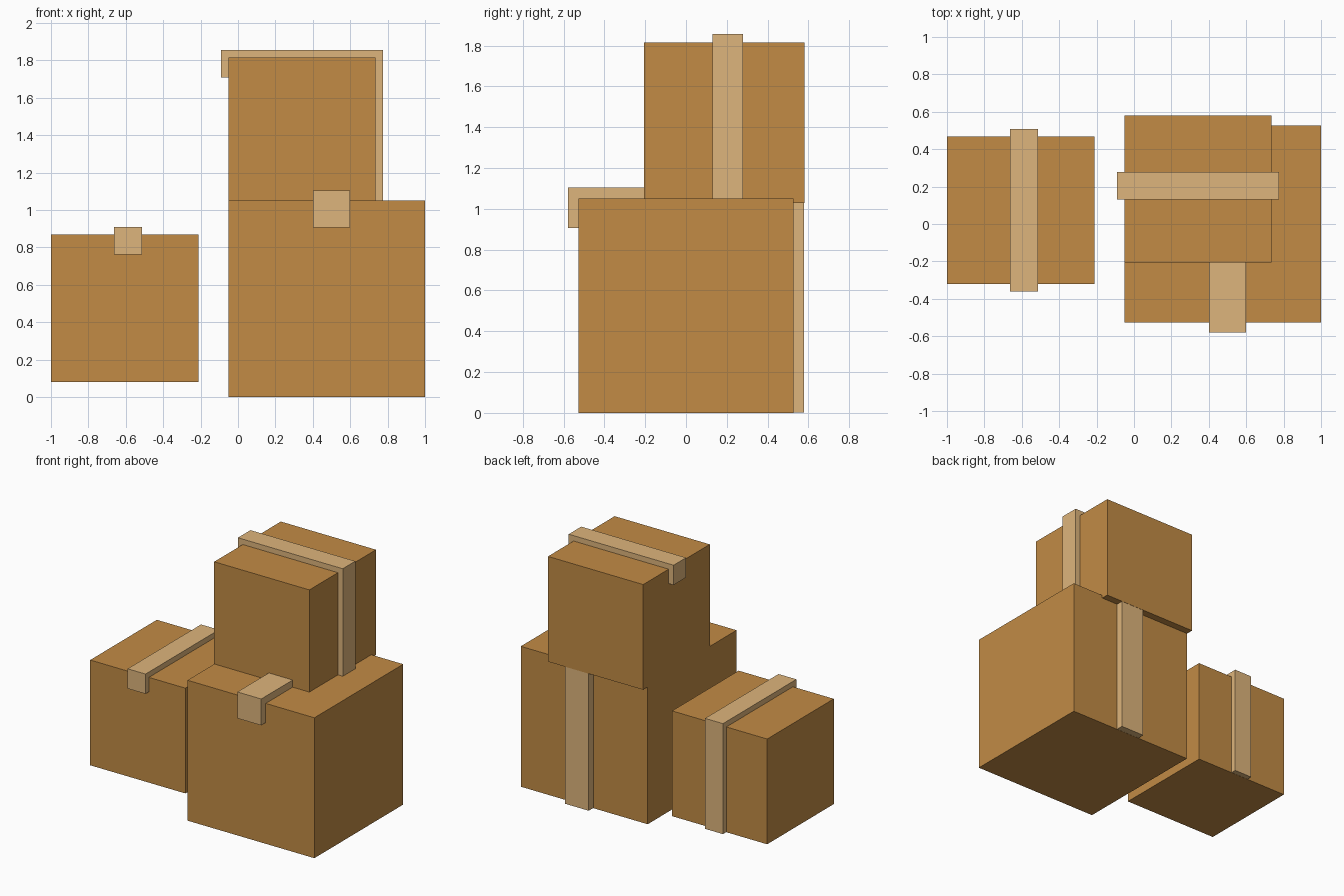
import bpy, bmesh, math
from mathutils import Matrix

if "Cube" in bpy.data.objects:
    bpy.data.objects.remove(bpy.data.objects["Cube"])


def material(name, color):
    m = bpy.data.materials.new(name)
    m.diffuse_color = color
    m.use_nodes = True
    m.node_tree.nodes["Principled BSDF"].inputs["Base Color"].default_value = m.diffuse_color
    return m


card = material("cardboard", (0.54, 0.26, 0.06, 1))
tan = material("tape_tan", (0.73, 0.46, 0.20, 1))


def make_object(name, bm, mat, matrix):
    bmesh.ops.recalc_face_normals(bm, faces=bm.faces)
    mesh = bpy.data.meshes.new(name)
    bm.to_mesh(mesh)
    bm.free()
    mesh.materials.append(mat)
    ob = bpy.data.objects.new(name, mesh)
    ob.matrix_world = matrix
    bpy.context.collection.objects.link(ob)


def parcel(name, center, base, size, shift, turn=0):
    """Cube box with an L-shaped tape strip: across the top and down the back."""
    place = Matrix.Translation((center[0], center[1], base)) @ Matrix.Rotation(turn, 4, 'Z')
    # box
    bm = bmesh.new()
    bmesh.ops.create_cube(bm, size=size, matrix=Matrix.Translation((0, 0, size / 2)))
    make_object(name + "_box", bm, card, place)
    # tape: side profile extruded across its width
    w = size * 0.188
    out = size * 0.051
    e, top, low = size / 2 + out, size + out, 0.001
    profile = [(-e, top - w), (-e, top), (e, top), (e, low), (e - w, low), (e - w, top - w)]
    bm = bmesh.new()
    face = bm.faces.new([bm.verts.new((shift - w / 2, y, z)) for y, z in profile])
    new = bmesh.ops.extrude_face_region(bm, geom=[face])["geom"]
    verts = [v for v in new if isinstance(v, bmesh.types.BMVert)]
    bmesh.ops.translate(bm, verts=verts, vec=(w, 0, 0))
    make_object(name + "_tape", bm, tan, place)


parcel("large", (0.475, 0), 0, 1.051, 0.024)
parcel("left", (-0.606, 0.074), 0.082, 0.788, 0.018)
# stacked parcel is turned so the long tape runs down its right side
parcel("stacked", (0.342, 0.187), 1.028, 0.788, -0.018, -math.pi / 2)
